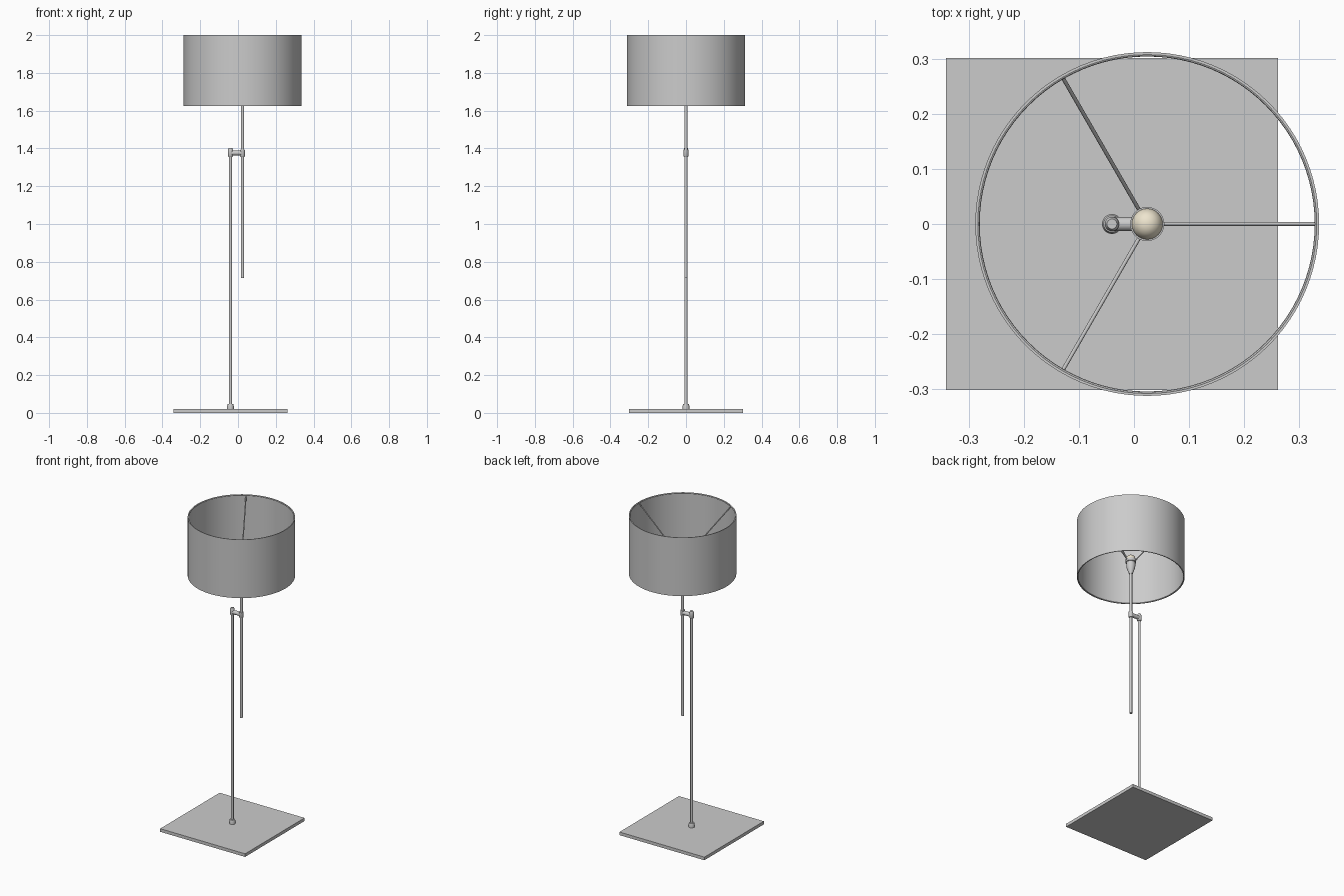
import bpy, math
from mathutils import Vector

if "Cube" in bpy.data.objects:
    bpy.data.objects.remove(bpy.data.objects["Cube"])

BASE_X, ARM_X = -0.04, 0.024   # fixed pole axis, sliding pole / shade axis


def lathe(name, profile, x, seg=32, closed=False):
    """Revolve (radius, z) points about a vertical axis at x."""
    verts, faces, rings = [], [], []
    for r, z in profile:
        if r == 0:
            rings.append([len(verts)] * seg)
            verts.append((0, 0, z))
        else:
            rings.append(list(range(len(verts), len(verts) + seg)))
            verts += [(r * math.cos(2 * math.pi * i / seg),
                       r * math.sin(2 * math.pi * i / seg), z) for i in range(seg)]
    pairs = list(zip(rings, rings[1:]))
    if closed:
        pairs.append((rings[-1], rings[0]))
    for a, b in pairs:
        for i in range(seg):
            j = (i + 1) % seg
            faces.append(list(dict.fromkeys((a[i], a[j], b[j], b[i]))))
    me = bpy.data.meshes.new(name)
    me.from_pydata(verts, [], faces)
    ob = bpy.data.objects.new(name, me)
    ob.location.x = x
    bpy.context.collection.objects.link(ob)
    smooth(ob)
    return ob


def smooth(ob):
    bpy.ops.object.select_all(action='DESELECT')
    ob.select_set(True)
    bpy.context.view_layer.objects.active = ob
    bpy.ops.object.shade_smooth_by_angle(angle=math.radians(35))


def rod(name, p, q, r, seg=16):
    p, q = Vector(p), Vector(q)
    bpy.ops.mesh.primitive_cylinder_add(vertices=seg, radius=r, depth=(q - p).length,
                                        location=(p + q) / 2)
    ob = bpy.context.object
    ob.name = name
    ob.rotation_euler = (q - p).to_track_quat('Z', 'Y').to_euler()
    smooth(ob)
    return ob


# Square base plate
bpy.ops.mesh.primitive_cube_add(size=1, location=(BASE_X, 0, 0.01))
base = bpy.context.object
base.name = "base_plate"
base.scale = (0.602, 0.602, 0.02)

# Collar on the base, fixed pole and sliding pole
lathe("base_collar", [(0, 0.019), (0.018, 0.019), (0.018, 0.036), (0.015, 0.046),
                      (0.009, 0.048), (0, 0.048)], BASE_X)
rod("lower_pole", (BASE_X, 0, 0.02), (BASE_X, 0, 1.395), 0.0085, 24)
rod("upper_pole", (ARM_X, 0, 0.715), (ARM_X, 0, 1.67), 0.0085, 24)

# Clamp: a collar on each pole joined by a round crossbar
for name, x, top in (("lower_pole_clamp", BASE_X, 1.403), ("upper_pole_clamp", ARM_X, 1.395)):
    lathe(name, [(0, 1.356), (0.011, 1.356), (0.013, 1.359), (0.013, 1.392),
                 (0.010, top - 0.002), (0.009, top), (0, top)], x)
rod("clamp_crossbar", (BASE_X, 0, 1.376), (ARM_X, 0, 1.376), 0.0125, 24)

# Lamp socket cup and cream bulb
lathe("socket", [(0, 1.648), (0.011, 1.648), (0.014, 1.658), (0.024, 1.685), (0.026, 1.70),
                 (0.026, 1.722), (0.031, 1.724), (0.031, 1.742), (0.028, 1.742),
                 (0.028, 1.73), (0, 1.73)], ARM_X)
bulb = lathe("bulb", [(0.028, 1.73), (0.028, 1.745), (0.025, 1.757), (0.018, 1.766),
                      (0.009, 1.771), (0, 1.772)], ARM_X)
cream = bpy.data.materials.new("cream")
cream.diffuse_color = (0.85, 0.78, 0.62, 1)
cream.use_nodes = True
cream.node_tree.nodes["Principled BSDF"].inputs["Base Color"].default_value = cream.diffuse_color
bulb.data.materials.append(cream)

# Drum shade with a hoop inside each edge
lathe("shade", [(0.3085, 1.625), (0.312, 1.625), (0.312, 2.0), (0.3085, 2.0)],
      ARM_X, 96, closed=True)
for name, z in (("top_hoop", 1.996), ("bottom_hoop", 1.629)):
    hoop = [(0.3075 + 0.0035 * math.cos(a * math.pi / 4),
             z + 0.0035 * math.sin(a * math.pi / 4)) for a in range(8)]
    lathe(name, hoop, ARM_X, 96, closed=True)

# Three sloping spokes carry the shade
for i in range(3):
    a = i * 2 * math.pi / 3
    c, s = math.cos(a), math.sin(a)
    rod(f"spoke_{i + 1}", (ARM_X + 0.028 * c, 0.028 * s, 1.733),
        (ARM_X + 0.308 * c, 0.308 * s, 1.992), 0.0035, 12)
